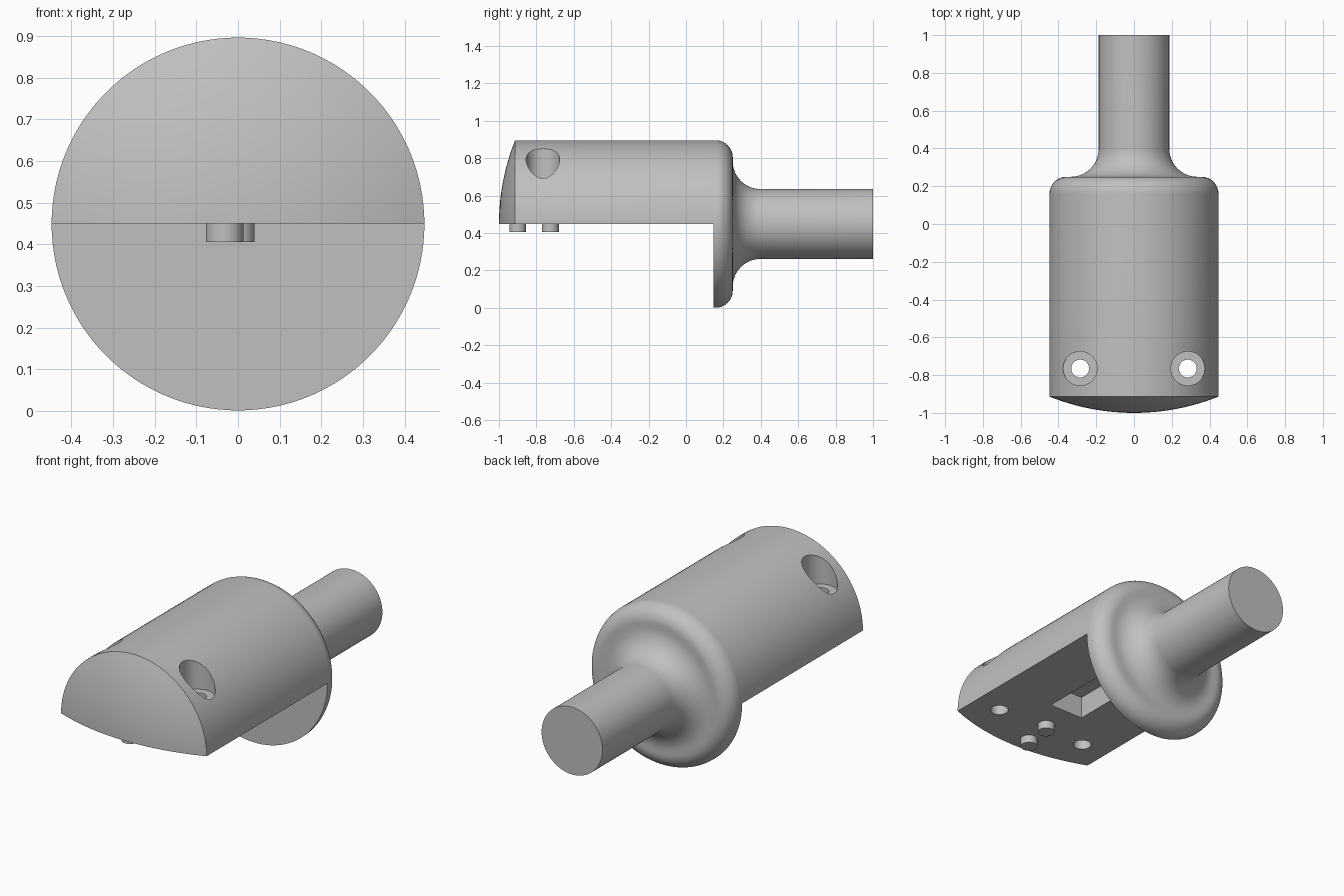
import bpy, bmesh
from math import sin, cos, pi, radians, sqrt
from mathutils import Matrix

if "Cube" in bpy.data.objects:
    bpy.data.objects.remove(bpy.data.objects["Cube"])

AXIS_Z = 0.4485     # height of the turned axis
R = 0.4475          # body radius
SHAFT_R = 0.187
SEGMENTS = 96

grey = bpy.data.materials.new("plain grey")
grey.use_nodes = True
colour = (0.53, 0.53, 0.53, 1)
grey.diffuse_color = colour
grey.node_tree.nodes["Principled BSDF"].inputs["Base Color"].default_value = colour


def make_object(name, bm):
    bmesh.ops.recalc_face_normals(bm, faces=bm.faces)
    mesh = bpy.data.meshes.new(name)
    bm.to_mesh(mesh)
    bm.free()
    mesh.materials.append(grey)
    obj = bpy.data.objects.new(name, mesh)
    bpy.context.collection.objects.link(obj)
    return obj


def arc(cy, cr, radius, start, end, steps):
    """Points (y, r) along an arc in the turning profile."""
    angles = [radians(start + (end - start) * i / steps) for i in range(steps + 1)]
    return [(cy + radius * cos(a), cr + radius * sin(a)) for a in angles]


def turned(name, profile):
    """Revolve a (y, r) profile about the long axis."""
    bm = bmesh.new()
    verts = [bm.verts.new((r, y, 0)) for y, r in profile]
    edges = [bm.edges.new(pair) for pair in zip(verts, verts[1:])]
    bmesh.ops.rotate(bm, verts=verts, matrix=Matrix.Rotation(pi / SEGMENTS, 3, 'Y'))
    bmesh.ops.spin(bm, geom=verts + edges, cent=(0, 0, 0), axis=(0, 1, 0),
                   angle=2 * pi, steps=SEGMENTS)
    bmesh.ops.remove_doubles(bm, verts=bm.verts, dist=0.0001)
    bmesh.ops.translate(bm, verts=bm.verts, vec=(0, 0, AXIS_Z))
    return make_object(name, bm)


def cylinder(name, x, y, z0, z1, radius, segments=48):
    bm = bmesh.new()
    bmesh.ops.create_cone(bm, cap_ends=True, segments=segments, radius1=radius,
                          radius2=radius, depth=z1 - z0,
                          matrix=Matrix.Translation((x, y, (z0 + z1) / 2)))
    return make_object(name, bm)


def box(name, low, high):
    bm = bmesh.new()
    bmesh.ops.create_cube(bm, size=1)
    bmesh.ops.scale(bm, verts=bm.verts, vec=[b - a for a, b in zip(low, high)])
    bmesh.ops.translate(bm, verts=bm.verts, vec=[(a + b) / 2 for a, b in zip(low, high)])
    return make_object(name, bm)


def cut(target, cutter):
    bpy.context.view_layer.objects.active = target
    mod = target.modifiers.new("cut", 'BOOLEAN')
    mod.operation = 'DIFFERENCE'
    mod.solver = 'EXACT'
    mod.object = cutter
    bpy.ops.object.modifier_apply(modifier=mod.name)
    bpy.data.objects.remove(cutter)


def smooth(obj):
    bpy.ops.object.select_all(action='DESELECT')
    obj.select_set(True)
    bpy.context.view_layer.objects.active = obj
    bpy.ops.object.shade_smooth_by_angle(angle=radians(30))


# Turned body: domed nose, barrel, rounded shoulder, concave neck and shaft
SAG = 0.086
dome_r = (R * R + SAG * SAG) / (2 * SAG)
dome = []
for i in range(13):
    r = R * i / 12
    dome.append((dome_r - 1 - sqrt(dome_r ** 2 - r * r), r))
shoulder = arc(0.16, R - 0.09, 0.09, 90, 0, 12)
neck = arc(0.398, SHAFT_R + 0.148, 0.148, 180, 270, 16)
body = turned("body", dome + shoulder + neck + [(1, SHAFT_R), (1, 0)])

# Remove the lower half in front of the flange
cut(body, box("step_cutter", (-1, -2, -1), (1, 0.146, AXIS_Z + 0.001)))

# Recess in the flat underside
cut(body, box("recess_cutter", (-0.1, -0.55, 0.3), (0.11, -0.05, AXIS_Z + 0.125)))

# Counterbored screw holes
for side in (-1, 1):
    x = side * 0.285
    cut(body, cylinder("counterbore_cutter", x, -0.765, 0.68, 1.2, 0.09))
    cut(body, cylinder("hole_cutter", x, -0.765, 0.2, 1.2, 0.047))
smooth(body)

# Locating pins under the nose
for name, x, y in (("front_pin", -0.032, -0.9), ("rear_pin", -0.005, -0.725)):
    smooth(cylinder(name, x, y, 0.405, 0.47, 0.045))
